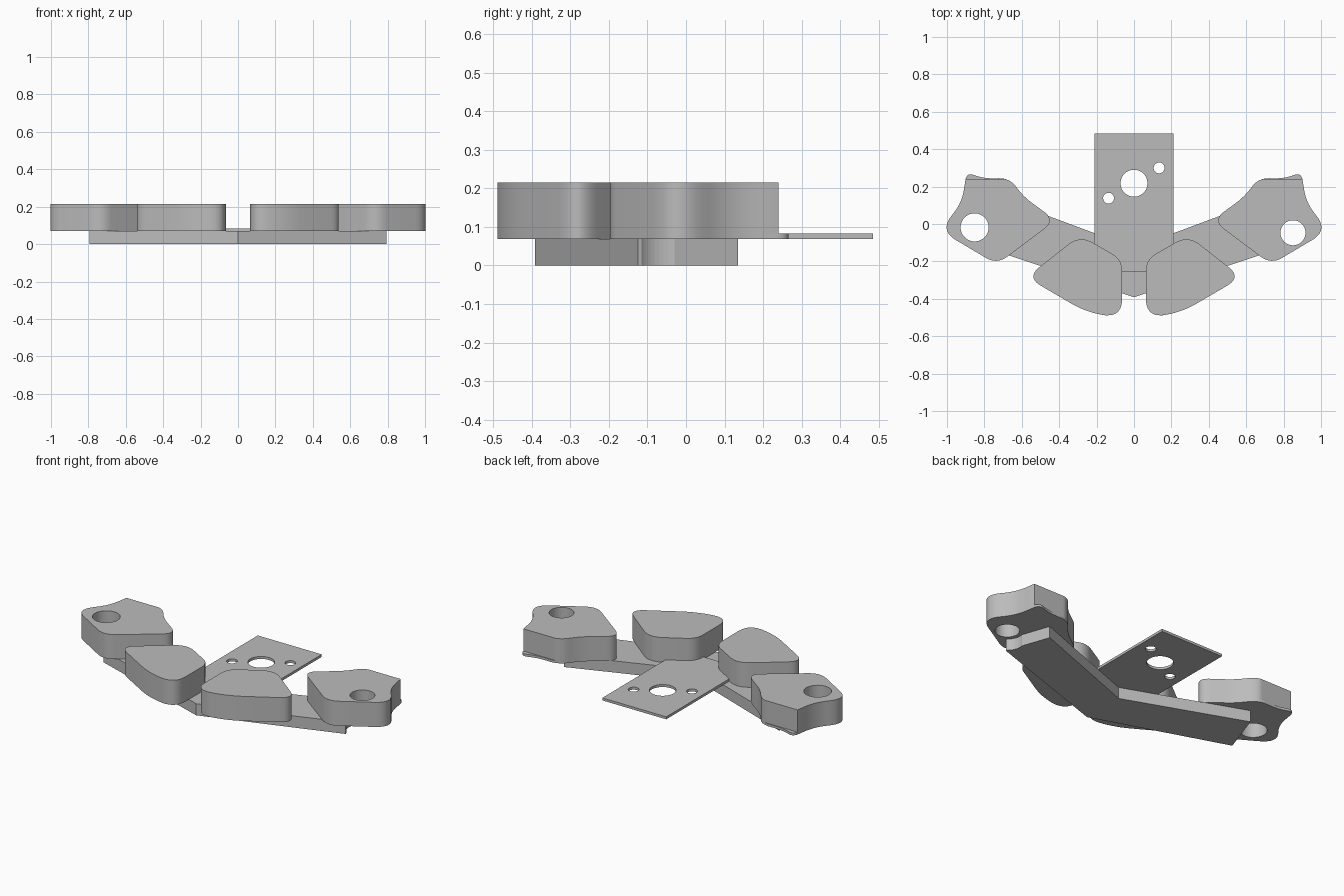
import bpy, bmesh, math
from mathutils import Vector

cube = bpy.data.objects.get("Cube")
if cube:
    bpy.data.objects.remove(cube)

grey = bpy.data.materials.new("matte_grey")
grey.use_nodes = True
colour = (0.5, 0.5, 0.5, 1)
grey.diffuse_color = colour
grey.node_tree.nodes["Principled BSDF"].inputs["Base Color"].default_value = colour


def rounded(corners, steps=10):
    """Closed outline from (x, y, trim) corners, each softened by a curve."""
    pts = []
    for i, (x, y, trim) in enumerate(corners):
        c = Vector((x, y))
        if trim == 0:
            pts.append(c)
            continue
        before = Vector(corners[i - 1][:2])
        after = Vector(corners[(i + 1) % len(corners)][:2])
        a = c + (before - c).normalized() * trim
        b = c + (after - c).normalized() * trim
        for s in range(steps + 1):
            t = s / steps
            pts.append(a * (1 - t) ** 2 + c * 2 * t * (1 - t) + b * t * t)
    return pts


def slab(name, outline, z0, z1, side=1):
    """Extruded outline; side=-1 mirrors it across the centre."""
    bm = bmesh.new()
    face = bm.faces.new([bm.verts.new((p[0] * side, p[1], z0)) for p in outline])
    top = bmesh.ops.extrude_face_region(bm, geom=[face])["geom"]
    bmesh.ops.translate(bm, vec=(0, 0, z1 - z0),
                        verts=[v for v in top if isinstance(v, bmesh.types.BMVert)])
    bmesh.ops.recalc_face_normals(bm, faces=bm.faces)
    mesh = bpy.data.meshes.new(name)
    bm.to_mesh(mesh)
    bm.free()
    mesh.materials.append(grey)
    obj = bpy.data.objects.new(name, mesh)
    bpy.context.collection.objects.link(obj)
    return obj


def drill(obj, x, y, r):
    """Cut a round vertical hole right through."""
    circle = [(x + r * math.cos(a), y + r * math.sin(a))
              for a in (2 * math.pi * i / 48 for i in range(48))]
    cutter = slab(obj.name + "_cutter", circle, -0.1, 0.4)
    cutter.hide_render = True
    cutter.hide_set(True)
    mod = obj.modifiers.new("hole", "BOOLEAN")
    mod.operation = "DIFFERENCE"
    mod.solver = "EXACT"
    mod.object = cutter


def smooth(obj):
    bpy.ops.object.select_all(action="DESELECT")
    obj.select_set(True)
    bpy.context.view_layer.objects.active = obj
    bpy.ops.object.shade_smooth_by_angle(angle=math.radians(30))


BASE, LIP, TOP = 0.069, 0.083, 0.215

# Bent support bar under everything
half = [(0, -0.392), (0.795, -0.125), (0.705, 0.135), (0, -0.128)]
bar = slab("support_bar", half[:3] + [half[3]] + [(-x, y) for x, y in half[2:0:-1]], 0, BASE)

# Thin mounting plate with three holes
plate = slab("mounting_plate", [(-0.21, -0.255), (0.21, -0.255), (0.21, 0.485), (-0.21, 0.485)],
             BASE - 0.001, LIP)
for hole in [(0, 0.218, 0.072), (0.134, 0.3, 0.029), (-0.136, 0.138, 0.029)]:
    drill(plate, *hole)

# Pad outlines on the left side
front_pad = rounded([(0.064, -0.19, 0.06), (0.064, -0.5, 0.1), (0.25, -0.475, 0.1),
                     (0.575, -0.285, 0.09), (0.289, -0.06, 0.08)])
rear_pad = rounded([(1.038, -0.035, 0.1), (0.92, 0.115, 0.07), (0.895, 0.275, 0.04),
                    (0.8, 0.243, 0.05), (0.665, 0.246, 0.06), (0.59, 0.145, 0.06),
                    (0.418, 0.02, 0.08), (0.733, -0.216, 0.07)])
rear_body = [(x, min(y, 0.24)) for x, y in rear_pad]

for side, label, hole in [(1, "left", (0.85, -0.047, 0.067)),
                          (-1, "right", (-0.852, -0.018, 0.075))]:
    smooth(slab("front_pad_" + label, front_pad, BASE, TOP, side))
    # Rear pad sits on a slightly longer thin lip
    for name, outline, z0, z1 in [("rear_pad_", rear_body, LIP, TOP),
                                  ("rear_pad_lip_", rear_pad, BASE, LIP)]:
        pad = slab(name + label, outline, z0, z1, side)
        drill(pad, *hole)
        smooth(pad)
    # Clearance notch at the end of the bar
    drill(bar, hole[0], hole[1], 0.09)

smooth(plate)
smooth(bar)
